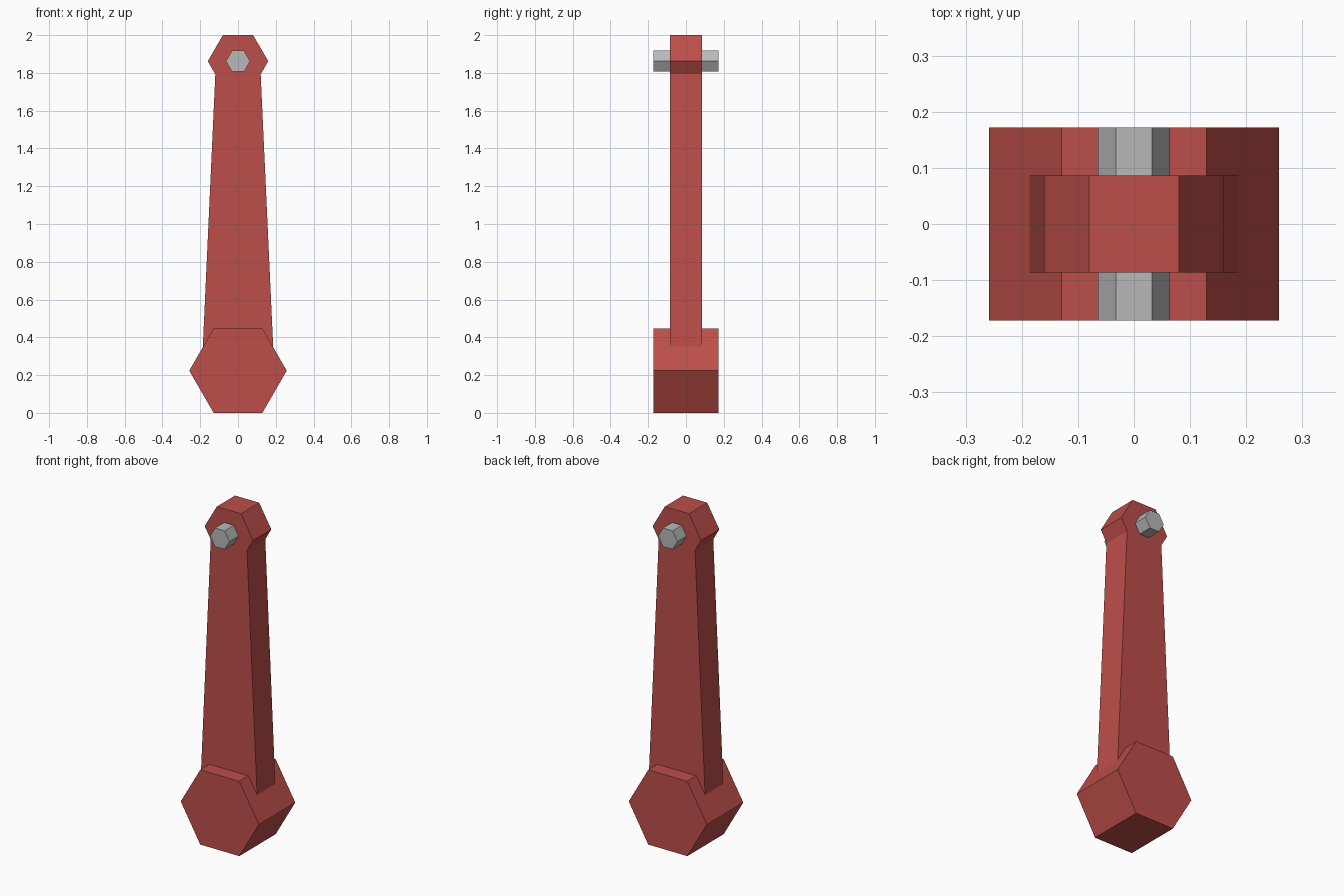
import bpy, bmesh, math

if "Cube" in bpy.data.objects:
    bpy.data.objects.remove(bpy.data.objects["Cube"])


def material(name, rgb):
    m = bpy.data.materials.new(name)
    m.diffuse_color = (*rgb, 1)
    m.use_nodes = True
    m.node_tree.nodes["Principled BSDF"].inputs["Base Color"].default_value = m.diffuse_color
    return m


RED = material("red paint", (0.51, 0.077, 0.068))
GREY = material("grey metal", (0.48, 0.48, 0.48))


def hexagon(radius, z):
    """Hexagon in the xz plane with flat top and bottom."""
    return [(radius * math.cos(math.radians(a)), z + radius * math.sin(math.radians(a)))
            for a in range(0, 360, 60)]


def extrude(name, outline, half_depth, mat):
    """Extrude an xz outline symmetrically along y."""
    bm = bmesh.new()
    face = bm.faces.new([bm.verts.new((x, -half_depth, z)) for x, z in outline])
    ext = bmesh.ops.extrude_face_region(bm, geom=[face])["geom"]
    bmesh.ops.translate(bm, vec=(0, 2 * half_depth, 0),
                        verts=[v for v in ext if isinstance(v, bmesh.types.BMVert)])
    bmesh.ops.recalc_face_normals(bm, faces=bm.faces)
    mesh = bpy.data.meshes.new(name)
    bm.to_mesh(mesh)
    bm.free()
    mesh.materials.append(mat)
    obj = bpy.data.objects.new(name, mesh)
    bpy.context.collection.objects.link(obj)
    return obj


# Heavy hexagonal hub at the base
extrude("base_hub", hexagon(0.258, 0.2235), 0.172, RED)

# Tapered arm flaring into a hexagonal head, outlined from the right half
right = [(0.192, 0.2235), (0.12, 1.793), (0.16, 1.862), (0.08, 2.0)]
extrude("arm", right + [(-x, z) for x, z in reversed(right)], 0.086, RED)

# Pivot pin through the head
extrude("pivot_pin", hexagon(0.064, 1.862), 0.172, GREY)
